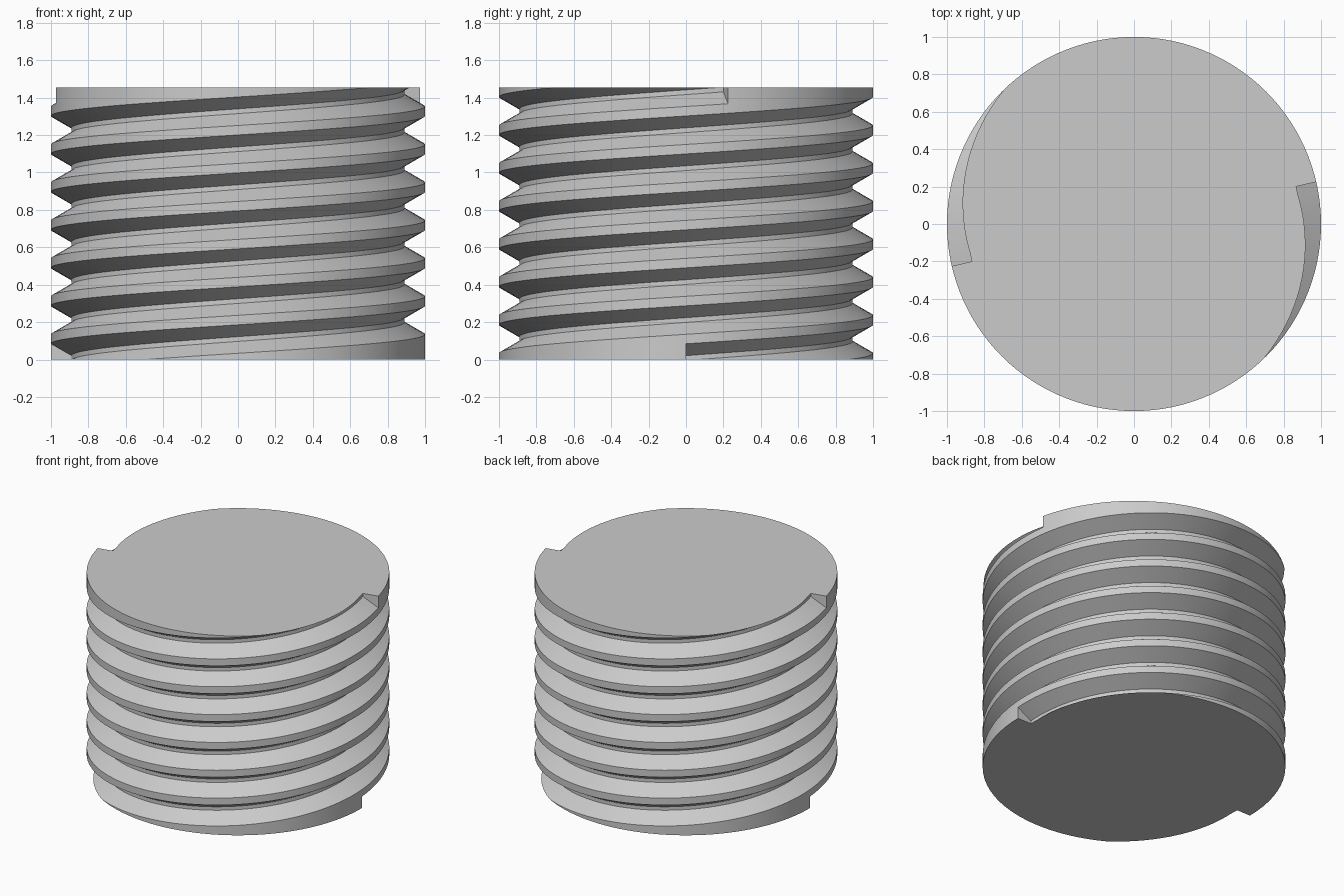
import bpy
import bmesh
from math import cos, sin, radians, pi

if "Cube" in bpy.data.objects:
    bpy.data.objects.remove(bpy.data.objects["Cube"], do_unlink=True)

SEGMENTS = 120
HEIGHT = 1.453
PITCH = 0.203            # axial distance between neighbouring ridges
STARTS = 2
LEAD = PITCH * STARTS
SWEEP = 1273             # degrees each groove travels
START_Z = 0.008
ROOT, OUTER = 0.89, 1.03
ROOT_HALF = PITCH / 16
OUTER_HALF = ROOT_HALF + (OUTER - ROOT) * 0.577


def make_object(name, bm):
    mesh = bpy.data.meshes.new(name)
    bmesh.ops.recalc_face_normals(bm, faces=bm.faces[:])
    bm.to_mesh(mesh)
    bm.free()
    obj = bpy.data.objects.new(name, mesh)
    bpy.context.collection.objects.link(obj)
    return obj


def groove_cutter(name, turn):
    """Sweep a trapezoid up a helix, with flat radial ends."""
    profile = [(ROOT, -ROOT_HALF), (OUTER, -OUTER_HALF),
               (OUTER, OUTER_HALF), (ROOT, ROOT_HALF)]
    step = 360 / SEGMENTS
    angles = [i * step for i in range(int(SWEEP / step) + 1)] + [SWEEP]
    bm = bmesh.new()
    rings = []
    for deg in angles:
        a = radians(deg) + turn
        z = START_Z + LEAD * deg / 360
        rings.append([bm.verts.new((r * cos(a), r * sin(a), z + dz))
                      for r, dz in profile])
    for low, high in zip(rings, rings[1:]):
        for i in range(4):
            j = (i + 1) % 4
            bm.faces.new((low[i], low[j], high[j], high[i]))
    bm.faces.new(rings[0][::-1])
    bm.faces.new(rings[-1])
    bmesh.ops.triangulate(bm, faces=bm.faces[:])
    return make_object(name, bm)


# Plain grey material
grey = bpy.data.materials.new("plain_grey")
grey.use_nodes = True
colour = (0.6, 0.6, 0.6, 1)
grey.diffuse_color = colour
grey.node_tree.nodes["Principled BSDF"].inputs["Base Color"].default_value = colour

# Solid cylinder
bm = bmesh.new()
ring = [bm.verts.new((cos(2 * pi * i / SEGMENTS), sin(2 * pi * i / SEGMENTS), 0))
        for i in range(SEGMENTS)]
base = bm.faces.new(ring)
top = bmesh.ops.extrude_face_region(bm, geom=[base], use_keep_orig=True)
for v in top["geom"]:
    if isinstance(v, bmesh.types.BMVert):
        v.co.z = HEIGHT
body = make_object("threaded_cylinder", bm)
body.data.materials.append(grey)

# Two helical grooves, half a turn apart
bpy.context.view_layer.objects.active = body
body.select_set(True)
for k in range(STARTS):
    cutter = groove_cutter(f"groove_cutter_{k + 1}", k * 2 * pi / STARTS)
    cutter.data.materials.append(grey)
    cutter.hide_render = True
    mod = body.modifiers.new("groove", "BOOLEAN")
    mod.operation = "DIFFERENCE"
    mod.solver = "EXACT"
    mod.object = cutter
    bpy.ops.object.modifier_apply(modifier=mod.name)
    bpy.data.objects.remove(cutter, do_unlink=True)

bpy.ops.object.shade_smooth_by_angle(angle=radians(30))
